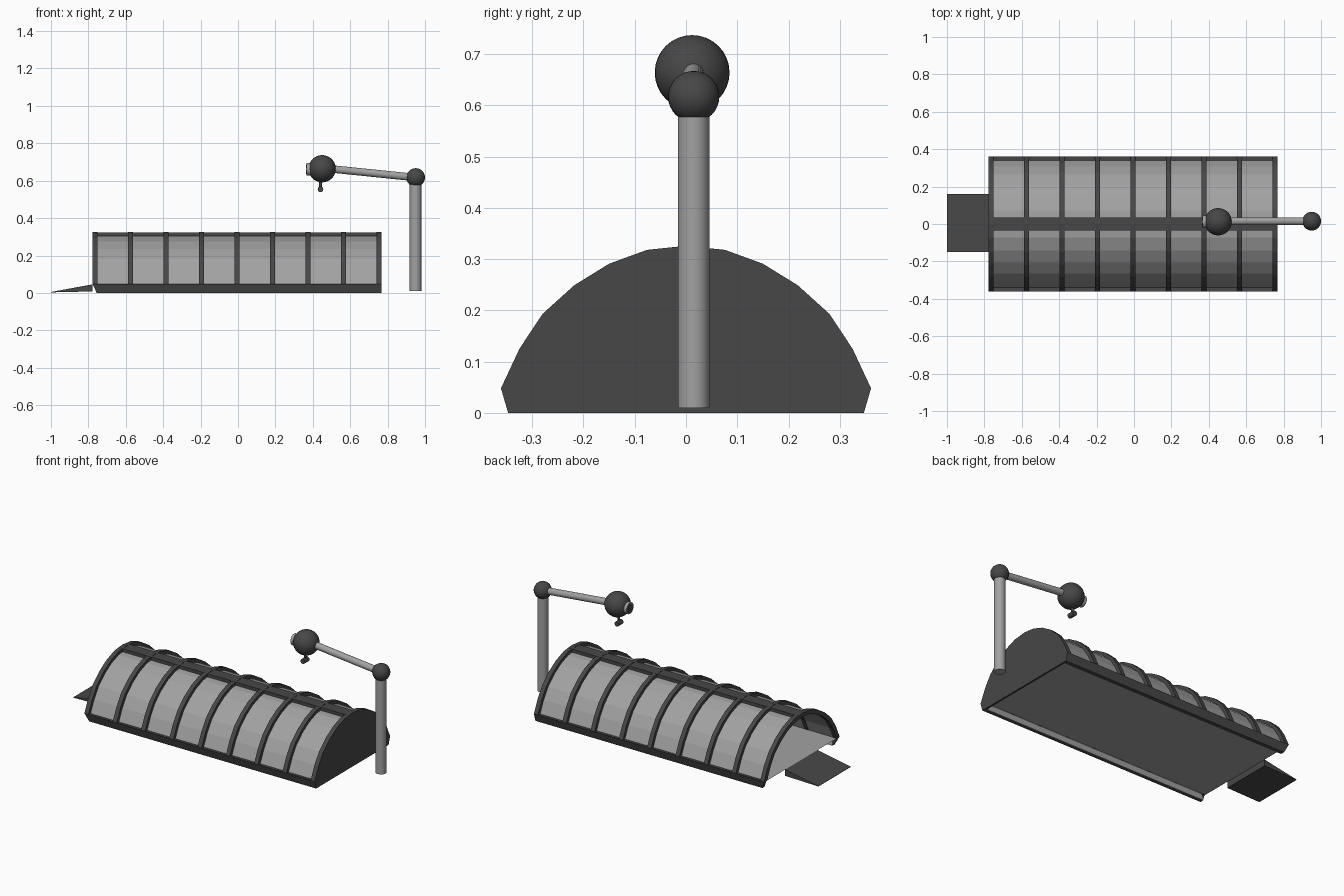
import bpy, bmesh
from math import radians
from mathutils import Vector

cube = bpy.data.objects.get("Cube")
if cube:
    bpy.data.objects.remove(cube)


def material(name, v):
    m = bpy.data.materials.new(name)
    m.use_nodes = True
    m.diffuse_color = (v, v, v, 1)
    m.node_tree.nodes["Principled BSDF"].inputs["Base Color"].default_value = (v, v, v, 1)
    return m


DARK = material("dark frame grey", 0.063)
LIGHT = material("light panel grey", 0.36)


def finish(name, bm, mat, smooth=False):
    me = bpy.data.meshes.new(name)
    bm.to_mesh(me)
    bm.free()
    me.materials.append(mat)
    ob = bpy.data.objects.new(name, me)
    bpy.context.collection.objects.link(ob)
    if smooth:
        bpy.ops.object.select_all(action='DESELECT')
        ob.select_set(True)
        bpy.context.view_layer.objects.active = ob
        bpy.ops.object.shade_smooth_by_angle(angle=radians(40))
    return ob


def band(name, outer, inner, x0, x1, mat):
    """Strip between two (y, z) paths, extruded along x."""
    bm = bmesh.new()
    rings = [[bm.verts.new(c) for c in ((x0, *o), (x1, *o), (x1, *i), (x0, *i))]
             for o, i in zip(outer, inner)]
    for a, b in zip(rings, rings[1:]):
        for k in range(4):
            bm.faces.new((a[k], a[k - 1], b[k - 1], b[k]))
    bm.faces.new(rings[0])
    bm.faces.new(rings[-1])
    bmesh.ops.recalc_face_normals(bm, faces=bm.faces)
    return finish(name, bm, mat)


def box(name, lo, hi, mat):
    bm = bmesh.new()
    bmesh.ops.create_cube(bm, size=1)
    for v in bm.verts:
        v.co = [(a + b) / 2 + c * (b - a) for a, b, c in zip(lo, hi, v.co)]
    return finish(name, bm, mat)


def rod(name, a, b, r, mat, sides=24):
    a, b = Vector(a), Vector(b)
    bm = bmesh.new()
    bmesh.ops.create_cone(bm, cap_ends=True, segments=sides, radius1=r, radius2=r,
                          depth=(b - a).length)
    q = (b - a).to_track_quat('Z', 'Y')
    for v in bm.verts:
        v.co = q @ v.co + (a + b) / 2
    return finish(name, bm, mat, smooth=True)


def ball(name, c, r, mat):
    bm = bmesh.new()
    bmesh.ops.create_uvsphere(bm, u_segments=32, v_segments=16, radius=r)
    bmesh.ops.translate(bm, verts=bm.verts, vec=c)
    return finish(name, bm, mat, smooth=True)


def scaled(path, s):
    return [(y * s, z * s) for y, z in path]


# Arched cross-section, mirrored about the ridge
half = [(0.361, 0.048), (0.325, 0.125), (0.28, 0.193),
        (0.218, 0.249), (0.15, 0.291), (0.076, 0.318)]
arch = half + [(0, 0.326)] + [(-y, z) for y, z in reversed(half)]
full = [(0.347, 0)] + arch + [(-0.347, 0)]
X0, X1 = -0.777, 0.767

# Recessed roof panels running down behind the skirts, and the ribs over them
band("roof_panels", scaled(full, 0.943), scaled(full, 0.93), X0 + 0.024, X1 - 0.01, LIGHT)
for n in range(9):
    x = -0.7635 + 0.1896 * n
    band(f"rib_{n + 1}", arch, scaled(arch, 0.925), x - 0.0135, x + 0.0135, DARK)

# Closed end wall
bm = bmesh.new()
wall = bm.faces.new([bm.verts.new((X1 - 0.012, y, z)) for y, z in full])
ext = bmesh.ops.extrude_face_region(bm, geom=[wall], use_keep_orig=True)
bmesh.ops.translate(bm, vec=(0.012, 0, 0),
                    verts=[v for v in ext["geom"] if isinstance(v, bmesh.types.BMVert)])
bmesh.ops.recalc_face_normals(bm, faces=bm.faces)
finish("end_wall", bm, DARK)

# Ridge beam and side skirts, with the skirt ends cut back at the entrance
box("ridge_beam", (X0, -0.035, 0.3), (X1, 0.035, 0.323), DARK)
for side, s in (("left", 1), ("right", -1)):
    skirt = band(f"skirt_{side}", [(0.347 * s, 0), (0.361 * s, 0.048)],
                 [(0.327 * s, 0), (0.34 * s, 0.046)], X0, X1, DARK)
    for v in skirt.data.vertices:
        if v.co.z < 0.01 and v.co.x < 0:
            v.co.x += 0.022

# Thin raised floor, level with the top of the ramp
bm = bmesh.new()
bm.faces.new([bm.verts.new((x, y, 0.046)) for x, y in
              ((X0, -0.34), (X1 - 0.012, -0.34), (X1 - 0.012, 0.34), (X0, 0.34))])
finish("floor", bm, LIGHT)

# Entrance ramp: a wedge thinning outwards
ramp = box("entrance_ramp", (-1, -0.15, 0.003), (X0, 0.16, 0.046), DARK)
for v in ramp.data.vertices:
    if v.co.x < -0.9:
        v.co.z = min(v.co.z, 0.005)
    elif v.co.z < 0.01:
        v.co.z = 0.008

# Pole, joint and arm
Y = 0.015
rod("pole", (0.949, Y, 0.01), (0.949, Y, 0.6), 0.031, LIGHT)
ball("pole_joint", (0.95, Y, 0.617), 0.05, DARK)
rod("arm", (0.949, Y, 0.617), (0.45, Y, 0.668), 0.02, LIGHT)

# Round head with a ringed lens and a small hanging crossbar
ball("head", (0.45, 0.012, 0.664), 0.073, DARK)
rod("lens_ring", (0.367, 0.012, 0.661), (0.395, 0.012, 0.661), 0.034, LIGHT)
rod("lens", (0.364, 0.012, 0.661), (0.37, 0.012, 0.661), 0.026, DARK)
rod("knob_stem", (0.441, 0.012, 0.56), (0.441, 0.012, 0.6), 0.007, DARK, 12)
rod("knob", (0.441, -0.01, 0.554), (0.441, 0.034, 0.554), 0.015, DARK, 16)
